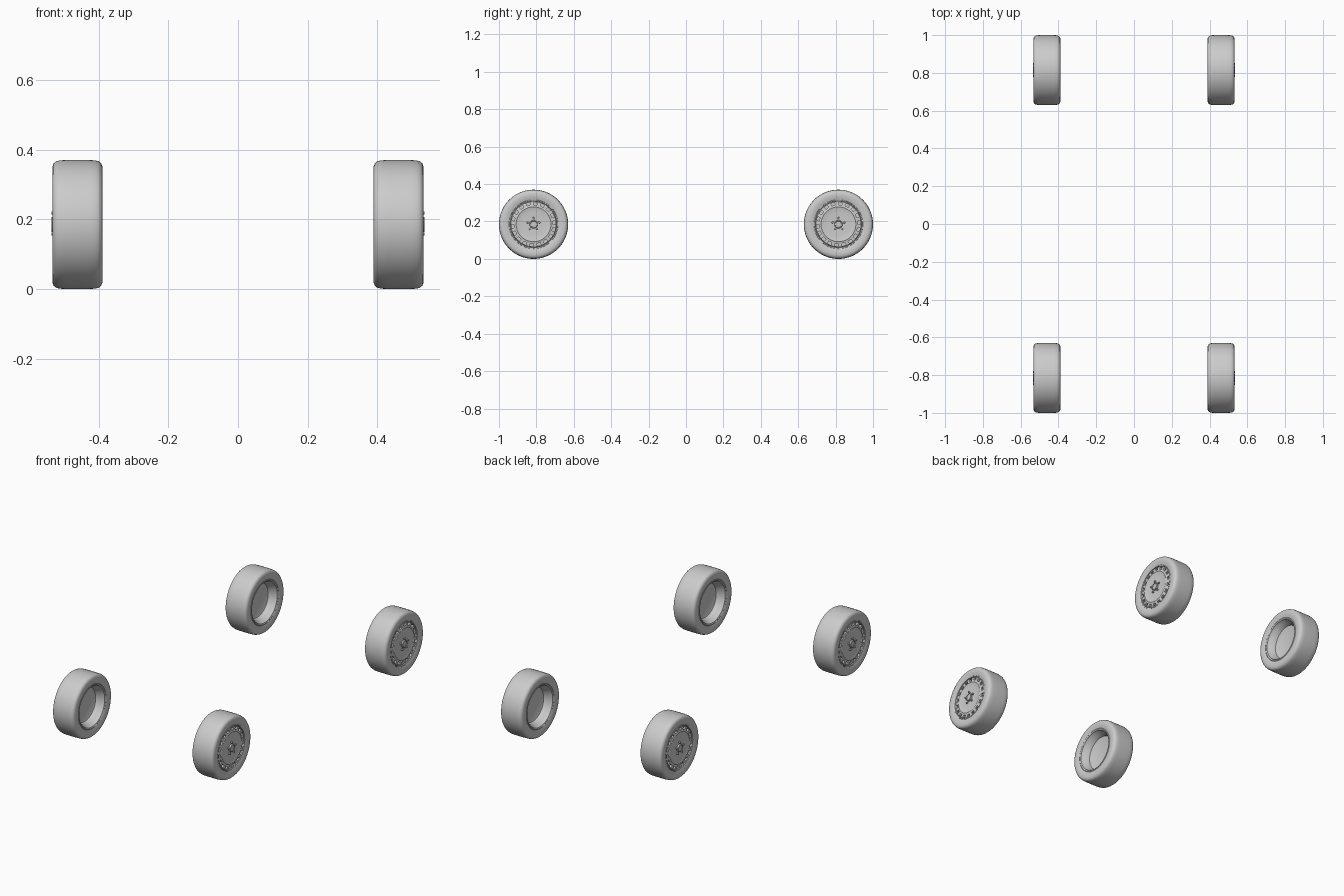
import bpy, bmesh, math
from mathutils import Matrix, Vector

if "Cube" in bpy.data.objects:
    bpy.data.objects.remove(bpy.data.objects["Cube"])

SEG = 72
R = 0.185


def lathe(name, profile, seg=SEG, closed=False, slots=None):
    """Revolve (x, radius) points about the X axis; slots = band index to pocket."""
    bm = bmesh.new()
    rings = []
    for x, r in profile:
        if r == 0:
            rings.append([bm.verts.new((x, 0, 0))] * seg)
        else:
            rings.append([bm.verts.new((x, r * math.cos(2 * math.pi * i / seg),
                                        r * math.sin(2 * math.pi * i / seg)))
                          for i in range(seg)])
    pairs = list(zip(rings, rings[1:]))
    if closed:
        pairs.append((rings[-1], rings[0]))
    picked = []
    for b, (p, q) in enumerate(pairs):
        for i in range(seg):
            j = (i + 1) % seg
            loop = list(dict.fromkeys((p[i], p[j], q[j], q[i])))
            f = bm.faces.new(loop)
            if b == slots and i % 4 < 2:
                picked.append(f)
    # ventilation pockets pushed into the face
    if picked:
        res = bmesh.ops.extrude_face_region(bm, geom=picked)
        moved = [v for v in res["geom"] if isinstance(v, bmesh.types.BMVert)]
        bmesh.ops.translate(bm, verts=moved, vec=(-0.014, 0, 0))
        bmesh.ops.delete(bm, geom=picked, context="FACES_ONLY")
    bmesh.ops.recalc_face_normals(bm, faces=bm.faces)
    return finish(name, bm)


def finish(name, bm):
    me = bpy.data.meshes.new(name)
    bm.to_mesh(me)
    bm.free()
    return me


# tyre: rounded tread and sidewalls, hollow at the rim
half = [(0.000, R), (0.035, R), (0.052, 0.184), (0.062, 0.181), (0.068, 0.176),
        (0.0715, 0.167), (0.072, 0.155), (0.0705, 0.142), (0.067, 0.131), (0.060, 0.128)]
tyre = lathe("tyre", [(-x, r) for x, r in reversed(half[1:])] + half, closed=True)

# rim barrel with lip, open to the inside and closed by a floor
barrel = lathe("rim_barrel", [
    (0.064, 0.132), (0.068, 0.130), (0.067, 0.125), (0.058, 0.123),
    (0.050, 0.124), (-0.060, 0.130), (-0.067, 0.131), (-0.069, 0.127),
    (-0.066, 0.120), (-0.058, 0.118), (-0.045, 0.108), (-0.020, 0.100),
    (-0.018, 0.096), (-0.018, 0.0)])

# outer wheel disc with a ring of pockets
face = lathe("wheel_disc", [
    (0.045, 0.124), (0.060, 0.124), (0.064, 0.121), (0.065, 0.118),
    (0.065, 0.104), (0.066, 0.098), (0.068, 0.093), (0.066, 0.088), (0.065, 0.060),
    (0.064, 0.040), (0.064, 0.0)], slots=3)

# plain centre cap with raised border
cap = lathe("centre_cap", [
    (0.060, 0.022), (0.073, 0.022), (0.0745, 0.020), (0.0745, 0.017),
    (0.072, 0.016), (0.072, 0.0)], seg=32)

# five wheel nuts
bm = bmesh.new()
for k in range(5):
    a = 2 * math.pi * k / 5 + math.pi / 2
    pos = Vector((0.067, 0.033 * math.cos(a), 0.033 * math.sin(a)))
    bmesh.ops.create_cone(bm, cap_ends=True, segments=6, radius1=0.006, radius2=0.005,
                          depth=0.014,
                          matrix=Matrix.Translation(pos) @ Matrix.Rotation(math.pi / 2, 4, "Y"))
nuts = finish("wheel_nuts", bm)

# place four wheels, outer faces turned away from the centre
for sx, side in ((1, "right"), (-1, "left")):
    for sy, end in ((-1, "front"), (1, "back")):
        for me in (tyre, barrel, face, cap, nuts):
            ob = bpy.data.objects.new(f"{end}_{side}_{me.name}", me.copy())
            bpy.context.collection.objects.link(ob)
            ob.location = (sx * 0.461, sy * 0.815, R)
            ob.rotation_euler.z = 0 if sx > 0 else math.pi
            bpy.ops.object.select_all(action="DESELECT")
            ob.select_set(True)
            bpy.context.view_layer.objects.active = ob
            bpy.ops.object.shade_smooth_by_angle(angle=math.radians(32))
